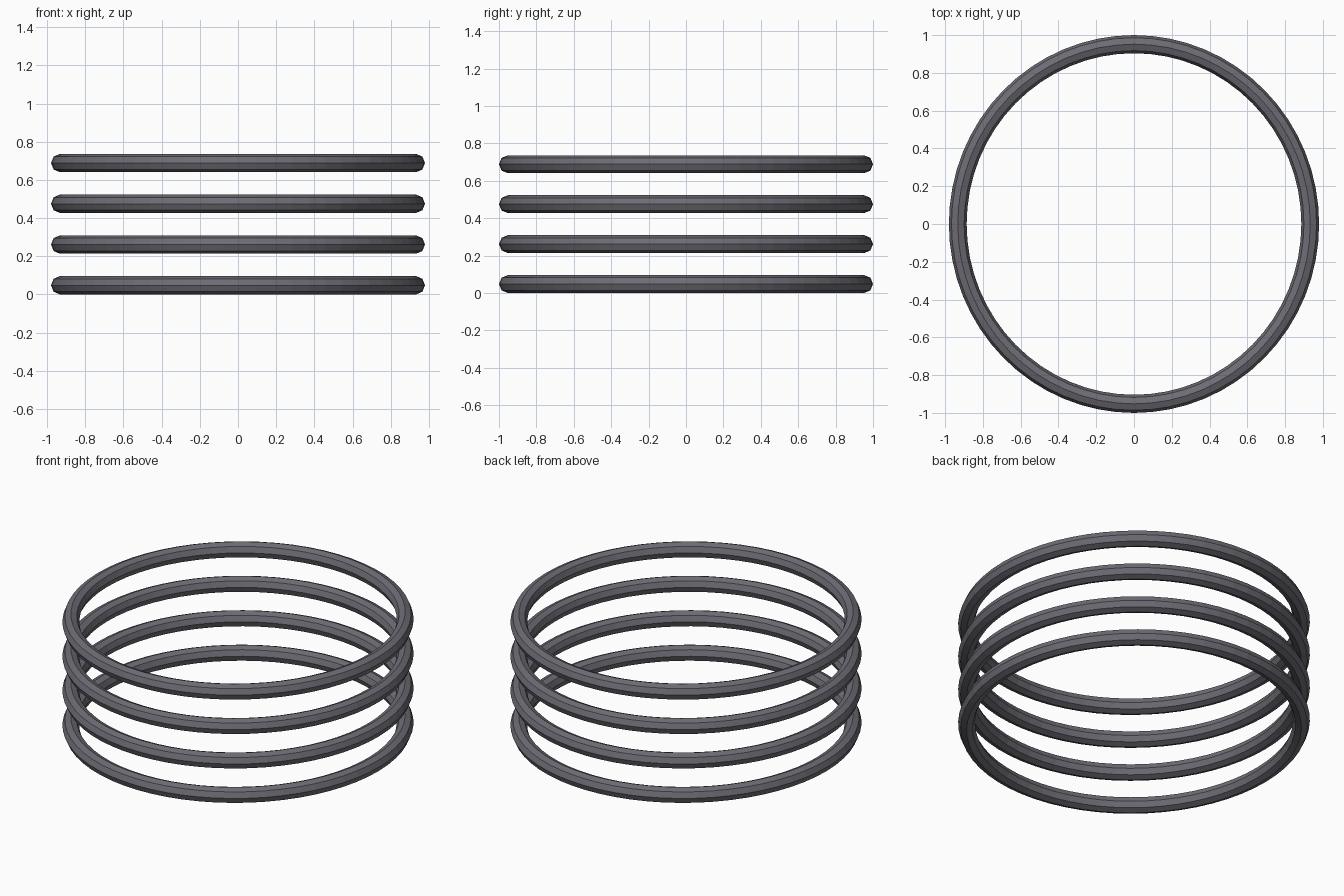
import bpy

if "Cube" in bpy.data.objects:
    bpy.data.objects.remove(bpy.data.objects["Cube"])

TUBE = 0.048      # tube radius
RY = 0.952        # centreline radius front to back
SQUEEZE = 0.98    # slightly narrower from side to side
PITCH = 0.2135

dark = bpy.data.materials.new("dark_metal")
dark.diffuse_color = (0.155, 0.15, 0.175, 1)
dark.use_nodes = True
dark.node_tree.nodes["Principled BSDF"].inputs["Base Color"].default_value = dark.diffuse_color

# four identical stacked rings with an eight-sided tube
for i in range(4):
    bpy.ops.mesh.primitive_torus_add(major_radius=RY, minor_radius=TUBE,
                                     major_segments=64, minor_segments=8)
    ring = bpy.context.object
    ring.name = f"ring_{i + 1}"
    ring.data.materials.append(dark)
    # squeeze the ring to an oval
    for v in ring.data.vertices:
        v.co.x *= SQUEEZE
    ring.location.z = TUBE + i * PITCH
